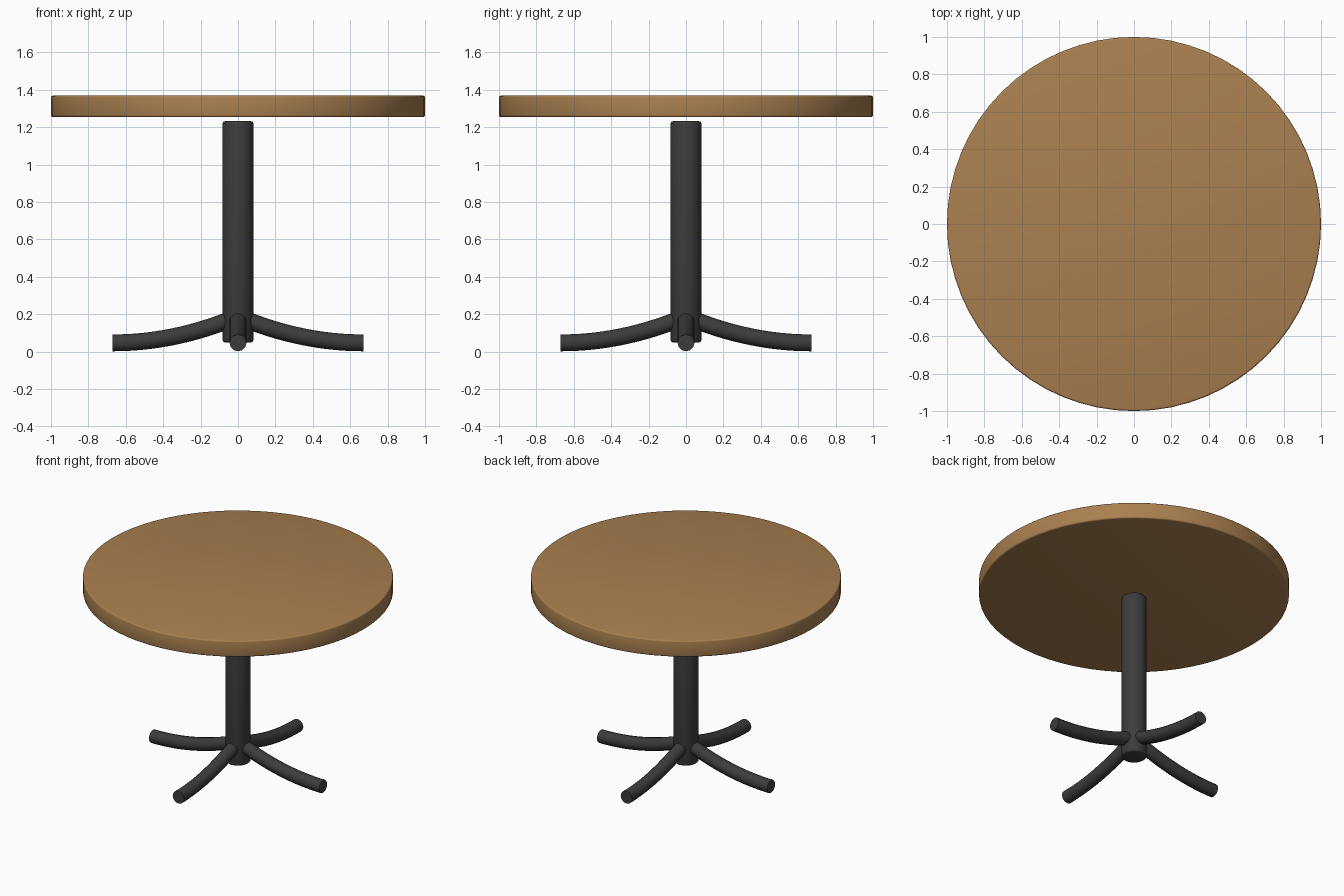
import bpy
import math
from mathutils import Vector

if "Cube" in bpy.data.objects:
    bpy.data.objects.remove(bpy.data.objects["Cube"])


def material(name, rgb):
    m = bpy.data.materials.new(name)
    m.diffuse_color = (*rgb, 1)
    m.use_nodes = True
    m.node_tree.nodes["Principled BSDF"].inputs["Base Color"].default_value = m.diffuse_color
    return m


wood = material("warm wood", (0.40, 0.215, 0.08))
metal = material("dark metal", (0.045, 0.045, 0.045))


def smooth(obj):
    bpy.ops.object.select_all(action='DESELECT')
    obj.select_set(True)
    bpy.context.view_layer.objects.active = obj
    bpy.ops.object.shade_smooth_by_angle(angle=math.radians(40))


def disc(name, radius, z0, z1, sides, bevel, mat):
    bpy.ops.mesh.primitive_cylinder_add(vertices=sides, radius=radius, depth=z1 - z0,
                                        location=(0, 0, (z0 + z1) / 2))
    obj = bpy.context.object
    obj.name = name
    obj.data.materials.append(mat)
    mod = obj.modifiers.new("rounded rim", 'BEVEL')
    mod.width = bevel
    mod.segments = 3
    mod.limit_method = 'ANGLE'
    mod.angle_limit = math.radians(40)
    bpy.ops.object.modifier_apply(modifier=mod.name)
    smooth(obj)
    return obj


# Round top and central column, with a narrow gap between them
disc("table_top", 1.0, 1.254, 1.369, 64, 0.01, wood)
disc("column", 0.082, 0.05, 1.232, 32, 0.012, metal)


# Four curved feet: tubes swept along a flattening parabola
def foot(name, angle):
    r, sides, steps = 0.045, 12, 16
    start, end = 0.03, 0.67
    verts, faces = [], []
    for i in range(steps + 1):
        x = start + (end - start) * i / steps
        z = 0.047 + 0.315 * (end - x) ** 2
        tangent = Vector((1, 0, -0.63 * (end - x))).normalized()
        up = Vector((-tangent.z, 0, tangent.x))
        for k in range(sides):
            a = 2 * math.pi * k / sides
            p = Vector((x, 0, z)) + up * (r * math.cos(a)) + Vector((0, r * math.sin(a), 0))
            verts.append(p)
    for i in range(steps):
        for k in range(sides):
            a, b = i * sides + k, i * sides + (k + 1) % sides
            faces.append((a, a + sides, b + sides, b))
    faces.append(tuple(range(sides)))
    faces.append(tuple(reversed(range(steps * sides, (steps + 1) * sides))))
    mesh = bpy.data.meshes.new(name)
    mesh.from_pydata(verts, [], faces)
    mesh.materials.append(metal)
    obj = bpy.data.objects.new(name, mesh)
    bpy.context.collection.objects.link(obj)
    obj.rotation_euler.z = angle
    # make normals point outwards
    bpy.context.view_layer.objects.active = obj
    bpy.ops.object.select_all(action='DESELECT')
    obj.select_set(True)
    bpy.ops.object.mode_set(mode='EDIT')
    bpy.ops.mesh.select_all(action='SELECT')
    bpy.ops.mesh.normals_make_consistent(inside=False)
    bpy.ops.object.mode_set(mode='OBJECT')
    smooth(obj)


for i, side in enumerate(("right", "back", "left", "front")):
    foot(side + "_foot", i * math.pi / 2)
